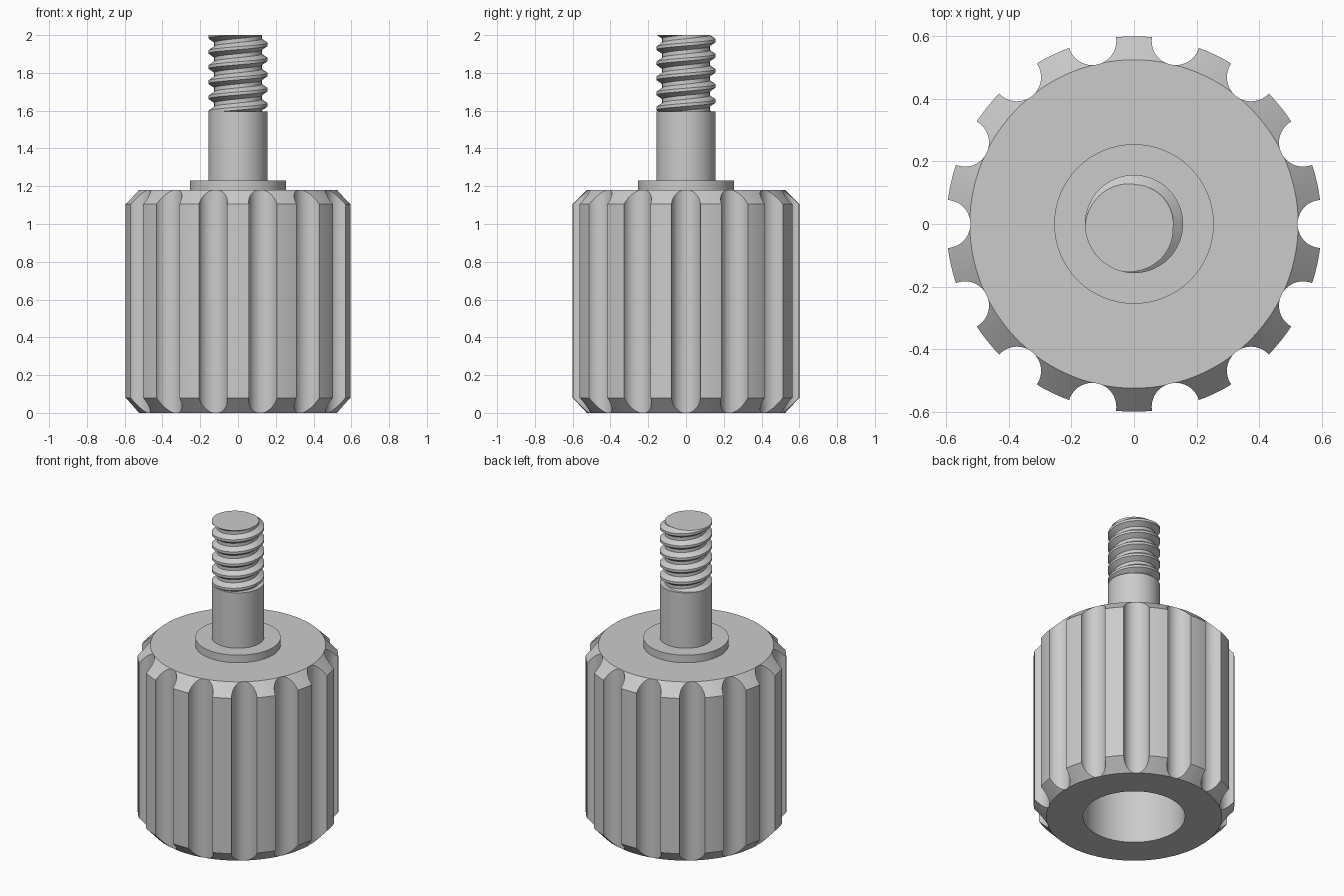
import bpy, bmesh
from math import cos, sin, pi, radians

cube = bpy.data.objects.get("Cube")
if cube:
    bpy.data.objects.remove(cube, do_unlink=True)

grey = bpy.data.materials.new("plain grey")
grey.use_nodes = True
tone = (0.6, 0.6, 0.6, 1)
grey.diffuse_color = tone
grey.node_tree.nodes["Principled BSDF"].inputs["Base Color"].default_value = tone


def make_object(name, bm):
    bmesh.ops.recalc_face_normals(bm, faces=bm.faces)
    mesh = bpy.data.meshes.new(name)
    bm.to_mesh(mesh)
    bm.free()
    mesh.materials.append(grey)
    obj = bpy.data.objects.new(name, mesh)
    bpy.context.collection.objects.link(obj)
    return obj


def activate(obj):
    bpy.ops.object.select_all(action='DESELECT')
    obj.select_set(True)
    bpy.context.view_layer.objects.active = obj


def smooth(obj):
    activate(obj)
    bpy.ops.object.shade_smooth_by_angle(angle=radians(25))


def lathe(name, profile, steps=112):
    """Turn an (radius, height) outline around the z axis."""
    bm = bmesh.new()
    verts = [bm.verts.new((r, 0, z)) for r, z in profile]
    edges = [bm.edges.new(pair) for pair in zip(verts, verts[1:])]
    bmesh.ops.spin(bm, geom=verts + edges, cent=(0, 0, 0), axis=(0, 0, 1),
                   angle=2 * pi, steps=steps, use_merge=True)
    bmesh.ops.remove_doubles(bm, verts=bm.verts, dist=1e-5)
    return make_object(name, bm)


# Chamfered grip with a blind bore underneath
grip = lathe("grip", [(0, 0.9), (0.305, 0.9), (0.305, 0), (0.525, 0), (0.6, 0.08),
                      (0.6, 1.105), (0.525, 1.18), (0, 1.18)])

# Round flutes cut around the grip
FLUTES = 14
bm = bmesh.new()
for i in range(FLUTES):
    a = 2 * pi * i / FLUTES
    made = bmesh.ops.create_cone(bm, cap_ends=True, segments=48, radius1=0.077,
                                 radius2=0.077, depth=1.6)
    bmesh.ops.translate(bm, verts=made["verts"], vec=(0.6 * cos(a), 0.6 * sin(a), 0.6))
cutter = make_object("flute_cutter", bm)
cutter.hide_render = True
cut = grip.modifiers.new("flutes", 'BOOLEAN')
cut.operation, cut.solver, cut.object = 'DIFFERENCE', 'EXACT', cutter
activate(grip)
bpy.ops.object.modifier_apply(modifier=cut.name)
bpy.data.objects.remove(cutter, do_unlink=True)
smooth(grip)

# Collar and plain shank
smooth(lathe("collar", [(0, 1.15), (0.255, 1.15), (0.255, 1.23), (0, 1.23)]))
smooth(lathe("shank", [(0, 1.2), (0.157, 1.2), (0.157, 1.595), (0, 1.595)], 64))

# Right-handed thread: one pitch of profile swept along a helix, trimmed flat
PITCH, BOTTOM, TOP, STEPS, TURNS = 0.08, 1.59, 2.0, 64, 8
CREST, ROOT = 0.157, 0.126
profile = [(CREST, -0.1), (CREST, 0.1), (ROOT, 0.37), (ROOT, 0.63), (CREST, 0.9)]
start = TOP - (TURNS - 1) * PITCH - PITCH * 220 / 360
bm = bmesh.new()
rows = []
for i in range(STEPS * TURNS + 1):
    a = 2 * pi * i / STEPS
    rows.append([bm.verts.new((r * cos(a), r * sin(a), start + PITCH * (i / STEPS + f)))
                 for r, f in profile])
for lower, upper in zip(rows, rows[1:]):
    for j in range(len(profile) - 1):
        bm.faces.new((lower[j], upper[j], upper[j + 1], lower[j + 1]))
bmesh.ops.remove_doubles(bm, verts=bm.verts, dist=1e-5)
for height, normal in ((BOTTOM, -1), (TOP, 1)):
    bmesh.ops.bisect_plane(bm, geom=bm.verts[:] + bm.edges[:] + bm.faces[:], dist=1e-6,
                           plane_co=(0, 0, height), plane_no=(0, 0, normal),
                           clear_outer=True)
    rim = [e for e in bm.edges if e.is_boundary
           and all(abs(v.co.z - height) < 1e-5 for v in e.verts)]
    bmesh.ops.holes_fill(bm, edges=rim, sides=0)
smooth(make_object("thread", bm))
